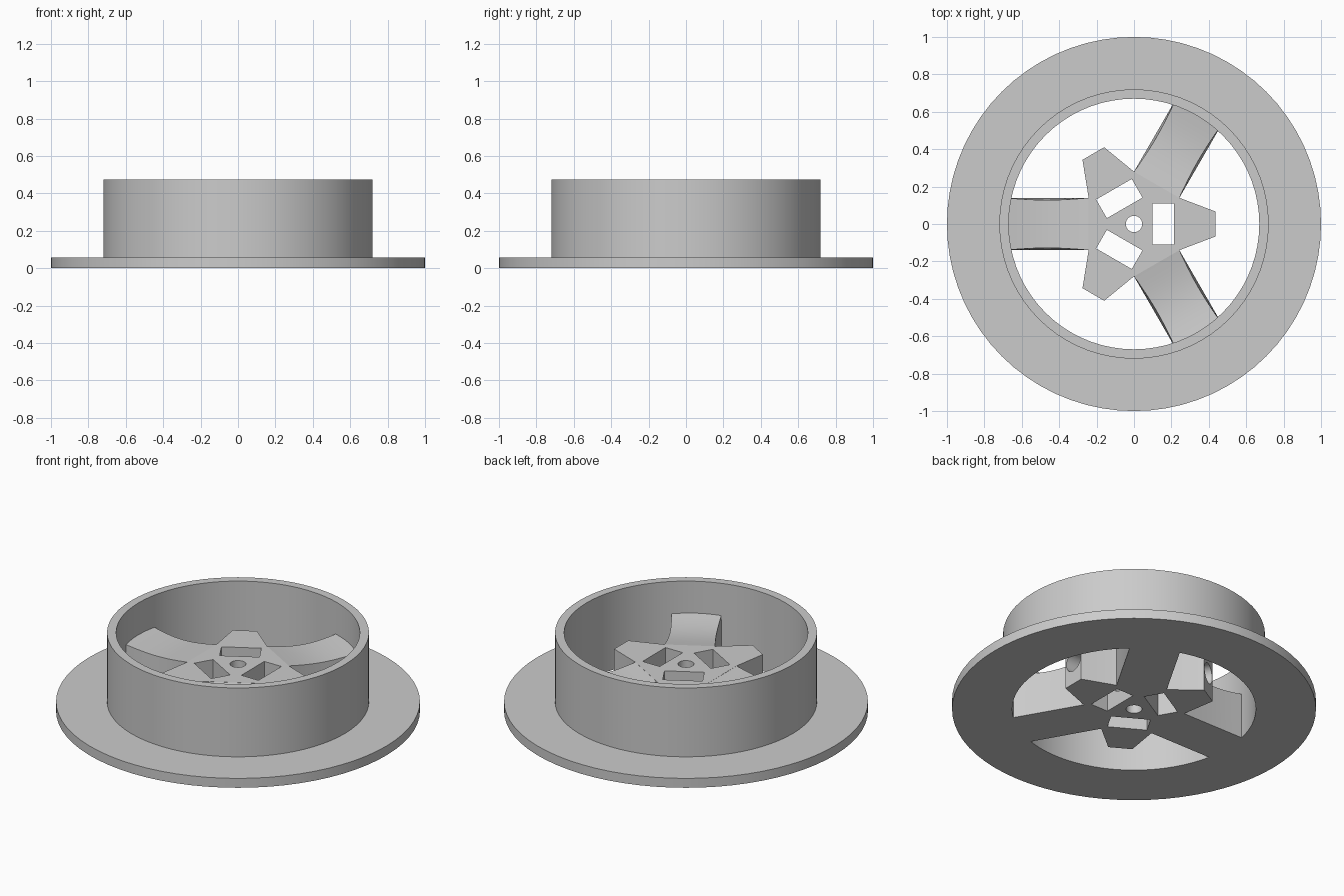
import bpy, bmesh
from math import cos, sin, pi, radians
from mathutils import Matrix, Vector

cube = bpy.data.objects.get("Cube")
if cube:
    bpy.data.objects.remove(cube)

grey = bpy.data.materials.new("light grey plastic")
grey.use_nodes = True
colour = (0.6, 0.6, 0.6, 1)
grey.diffuse_color = colour
grey.node_tree.nodes["Principled BSDF"].inputs["Base Color"].default_value = colour

HUB_TOP = 0.285
SEGMENTS = 72


def finish(name, bm):
    bmesh.ops.recalc_face_normals(bm, faces=bm.faces)
    mesh = bpy.data.meshes.new(name)
    bm.to_mesh(mesh)
    bm.free()
    mesh.materials.append(grey)
    obj = bpy.data.objects.new(name, mesh)
    bpy.context.collection.objects.link(obj)
    return obj


def select(obj):
    bpy.ops.object.select_all(action='DESELECT')
    obj.select_set(True)
    bpy.context.view_layer.objects.active = obj


def smooth(obj):
    select(obj)
    bpy.ops.object.shade_smooth_by_angle(angle=radians(30))


def lathe(name, profile):
    bm = bmesh.new()
    rings = []
    for i in range(SEGMENTS):
        a = 2 * pi * i / SEGMENTS
        rings.append([bm.verts.new((r * cos(a), r * sin(a), z)) for r, z in profile])
    n = len(profile)
    for i in range(SEGMENTS):
        a, b = rings[i], rings[(i + 1) % SEGMENTS]
        for j in range(n):
            k = (j + 1) % n
            bm.faces.new((a[j], b[j], b[k], a[k]))
    obj = finish(name, bm)
    smooth(obj)
    return obj


def cut(target, bm):
    cutter = finish("cutter", bm)
    cutter.hide_render = True
    mod = target.modifiers.new("cut", 'BOOLEAN')
    mod.operation = 'DIFFERENCE'
    mod.solver = 'EXACT'
    mod.object = cutter
    select(target)
    bpy.ops.object.modifier_apply(modifier=mod.name)
    bpy.data.objects.remove(cutter)


def cylinder(radius, length, matrix):
    bm = bmesh.new()
    bmesh.ops.create_cone(bm, cap_ends=True, segments=32, radius1=radius,
                          radius2=radius, depth=length, matrix=matrix)
    return bm


# Rim: wide flange at the base with an upright tube
lathe("flanged_rim", [(0.67, 0), (1, 0), (1, 0.057), (0.72, 0.057),
                      (0.72, 0.475), (0.67, 0.475)])

# Hub: hexagonal core with three tapered lugs
bm = bmesh.new()
outline = []
for k in range(3):
    turn = Matrix.Rotation(k * 2 * pi / 3, 4, 'Z')
    for x, y in ((0.2425, -0.14), (0.435, -0.067), (0.435, 0.067), (0.2425, 0.14)):
        outline.append(bm.verts.new(turn @ Vector((x, y, 0))))
base = bm.faces.new(outline)
top = bmesh.ops.extrude_face_region(bm, geom=[base])
bmesh.ops.translate(bm, vec=(0, 0, HUB_TOP),
                    verts=[v for v in top["geom"] if isinstance(v, bmesh.types.BMVert)])
hub = finish("hub", bm)

# Axle bore, nut slots and radial screw holes
cut(hub, cylinder(0.044, 1, Matrix.Identity(4)))
for k in range(3):
    turn = Matrix.Rotation(k * 2 * pi / 3, 4, 'Z')
    slot = bmesh.new()
    bmesh.ops.create_cube(slot, size=1, matrix=turn @ Matrix.Translation((0.157, 0, 0))
                          @ Matrix.Diagonal((0.115, 0.22, 2, 1)))
    cut(hub, slot)
    cut(hub, cylinder(0.06, 0.5, turn @ Matrix.Translation((0.29, 0, HUB_TOP / 2))
                      @ Matrix.Rotation(pi / 2, 4, 'Y')))
smooth(hub)

# Spokes: straight at the base, slightly waisted and dished along the top
STEPS = 12
for k in range(3):
    turn = Matrix.Rotation(pi / 3 + k * 2 * pi / 3, 4, 'Z')
    bm = bmesh.new()
    sections = []
    for i in range(STEPS + 1):
        t = i / STEPS
        r = 0.238 + 0.452 * t
        dip = sin(pi * t)
        w, h = 0.14 - 0.012 * dip, HUB_TOP - 0.025 * dip
        sections.append([bm.verts.new(turn @ Vector(p)) for p in
                         ((r, -0.14, 0), (r, 0.14, 0), (r, w, h), (r, -w, h))])
    for a, b in zip(sections, sections[1:]):
        for j in range(4):
            bm.faces.new((a[j], a[(j + 1) % 4], b[(j + 1) % 4], b[j]))
    bm.faces.new(sections[0])
    bm.faces.new(sections[-1])
    smooth(finish("spoke_%d" % (k + 1), bm))
